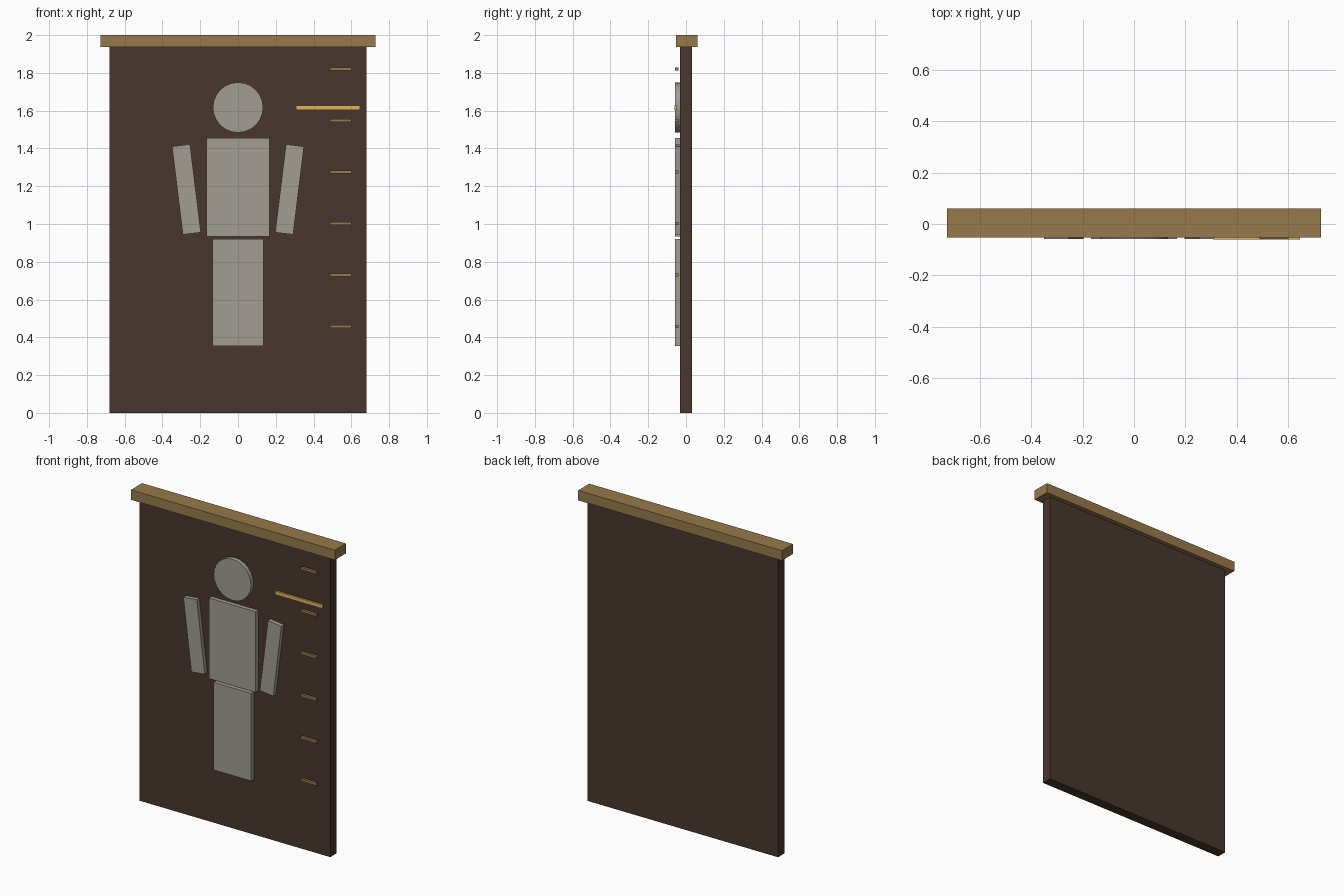
import bpy
import math

cube = bpy.data.objects.get("Cube")
if cube:
    bpy.data.objects.remove(cube, do_unlink=True)


def material(name, rgb):
    mat = bpy.data.materials.new(name)
    mat.use_nodes = True
    mat.diffuse_color = (*rgb, 1)
    mat.node_tree.nodes["Principled BSDF"].inputs["Base Color"].default_value = (*rgb, 1)
    return mat


def finish(obj, name, mat):
    obj.name = name
    obj.data.name = name
    obj.data.materials.append(mat)
    return obj


def box(name, mat, x, y, z, tilt=0):
    """Box from (min, max) ranges, tilted about its own y axis."""
    ranges = (x, y, z)
    bpy.ops.mesh.primitive_cube_add(size=1, location=[(a + b) / 2 for a, b in ranges])
    obj = bpy.context.object
    obj.scale = [b - a for a, b in ranges]
    bpy.ops.object.transform_apply(location=False, rotation=False, scale=True)
    obj.rotation_euler.y = tilt
    return finish(obj, name, mat)


dark_wood = material("dark_wood", (0.065, 0.038, 0.027))
light_wood = material("light_wood", (0.31, 0.195, 0.07))
stone = material("pale_stone", (0.36, 0.34, 0.29))
gold = material("gold", (0.73, 0.46, 0.11))

# Board and its overhanging cap
box("board", dark_wood, (-0.68, 0.68), (-0.031, 0.033), (0, 1.936))
box("top_cap", light_wood, (-0.727, 0.727), (-0.052, 0.061), (1.936, 2))

# Flat figure mounted on the board
front, back = -0.058, -0.031
depth = (front, back)
box("torso", stone, (-0.167, 0.167), depth, (0.935, 1.455))
box("legs", stone, (-0.135, 0.135), depth, (0.355, 0.92))
for side, label in ((1, "left"), (-1, "right")):
    mid = side * 0.273
    box(label + "_arm", stone, (mid - 0.048, mid + 0.048), depth,
        (0.948, 1.418), side * math.radians(7))

bpy.ops.mesh.primitive_cylinder_add(
    vertices=24, radius=0.133, depth=back - front,
    location=(0, (front + back) / 2, 1.617), rotation=(math.pi / 2, 0, 0))
finish(bpy.context.object, "head", stone)
bpy.ops.object.shade_smooth_by_angle(angle=math.radians(30))

# Height scale with a gold pointer
for i in range(6):
    z = 0.457 + i * 0.2726
    box(f"scale_mark_{i + 1}", light_wood, (0.488, 0.6), (-0.058, -0.041),
        (z - 0.008, z + 0.008))
box("pointer", gold, (0.307, 0.645), (-0.061, -0.048), (1.604, 1.628))
